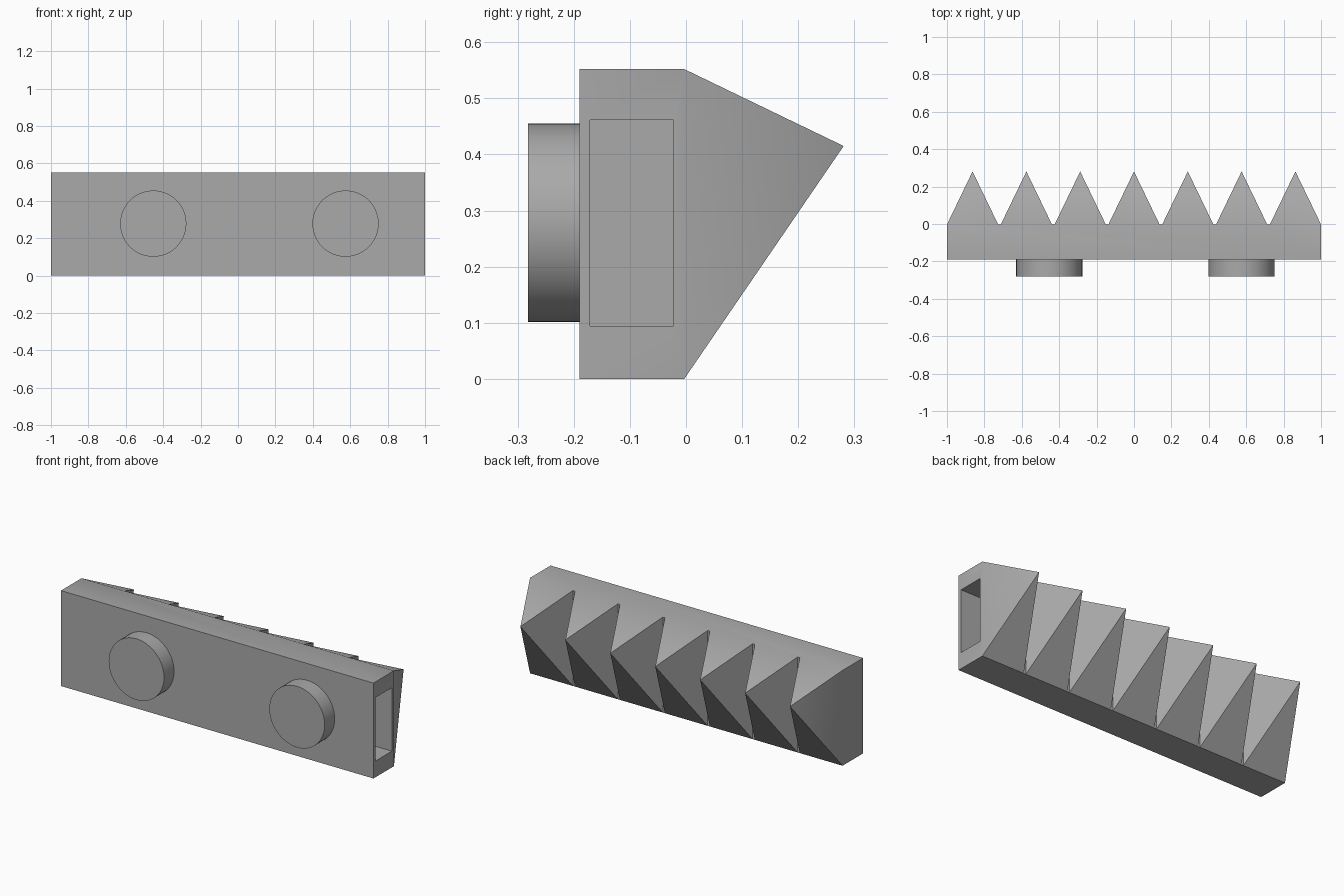
import bpy, bmesh, math
from mathutils import Matrix

cube = bpy.data.objects.get("Cube")
if cube:
    bpy.data.objects.remove(cube, do_unlink=True)

FRONT, BACK, TOP = -0.19, -0.003, 0.552
TEETH, PITCH, HALF = 7, 0.2877, 0.137

grey = bpy.data.materials.new("mid grey")
grey.use_nodes = True
colour = (0.4, 0.4, 0.4, 1)
grey.diffuse_color = colour
grey.node_tree.nodes["Principled BSDF"].inputs["Base Color"].default_value = colour


def finish(bm, name):
    bmesh.ops.recalc_face_normals(bm, faces=bm.faces)
    mesh = bpy.data.meshes.new(name)
    bm.to_mesh(mesh)
    bm.free()
    mesh.materials.append(grey)
    ob = bpy.data.objects.new(name, mesh)
    bpy.context.collection.objects.link(ob)
    bpy.ops.object.select_all(action='DESELECT')
    ob.select_set(True)
    bpy.context.view_layer.objects.active = ob
    bpy.ops.object.shade_smooth_by_angle(angle=math.radians(30))
    return ob


# Toothed bar: one shell with a pyramid tooth on each back panel
bm = bmesh.new()
centres = [(k - (TEETH - 1) / 2) * PITCH for k in range(TEETH)]
xs = [c + s * HALF for c in centres for s in (-1, 1)]
low = [bm.verts.new((x, BACK, 0)) for x in xs]
high = [bm.verts.new((x, BACK, TOP)) for x in xs]
fl = [bm.verts.new((x, FRONT, 0)) for x in (xs[0], xs[-1])]
fh = [bm.verts.new((x, FRONT, TOP)) for x in (xs[0], xs[-1])]

bm.faces.new(fl + fh[::-1])
bm.faces.new(fh + high[::-1])
bm.faces.new(fl + low[::-1])
bm.faces.new((fl[0], fh[0], high[0], low[0]))

for i in range(len(xs) - 1):
    panel = (low[i], low[i + 1], high[i + 1], high[i])
    if i % 2:
        bm.faces.new(panel)  # narrow valley between teeth
    else:
        tip = bm.verts.new((centres[i // 2], 0.281, 0.415))
        for a, b in zip(panel, panel[1:] + panel[:1]):
            bm.faces.new((a, b, tip))

# Open end: rim, then the walls and floor of the deep socket
outer = [fl[1], low[-1], high[-1], fh[1]]
corners = [(-0.171, 0.094), (-0.022, 0.094), (-0.022, 0.461), (-0.171, 0.461)]
rim = [bm.verts.new((xs[-1], y, z)) for y, z in corners]
floor = [bm.verts.new((-0.98, y, z)) for y, z in corners]
for a, b in ((outer, rim), (rim, floor)):
    for i in range(4):
        j = (i + 1) % 4
        bm.faces.new((a[i], a[j], b[j], b[i]))
bm.faces.new(floor)
finish(bm, "toothed_bar")

# Round studs on the front
for name, x in (("right_stud", -0.453), ("left_stud", 0.575)):
    bm = bmesh.new()
    place = Matrix.Translation((x, -0.236, 0.278)) @ Matrix.Rotation(math.pi / 2, 4, 'X')
    bmesh.ops.create_cone(bm, cap_ends=True, segments=48, radius1=0.177,
                          radius2=0.177, depth=0.092, matrix=place)
    finish(bm, name)
